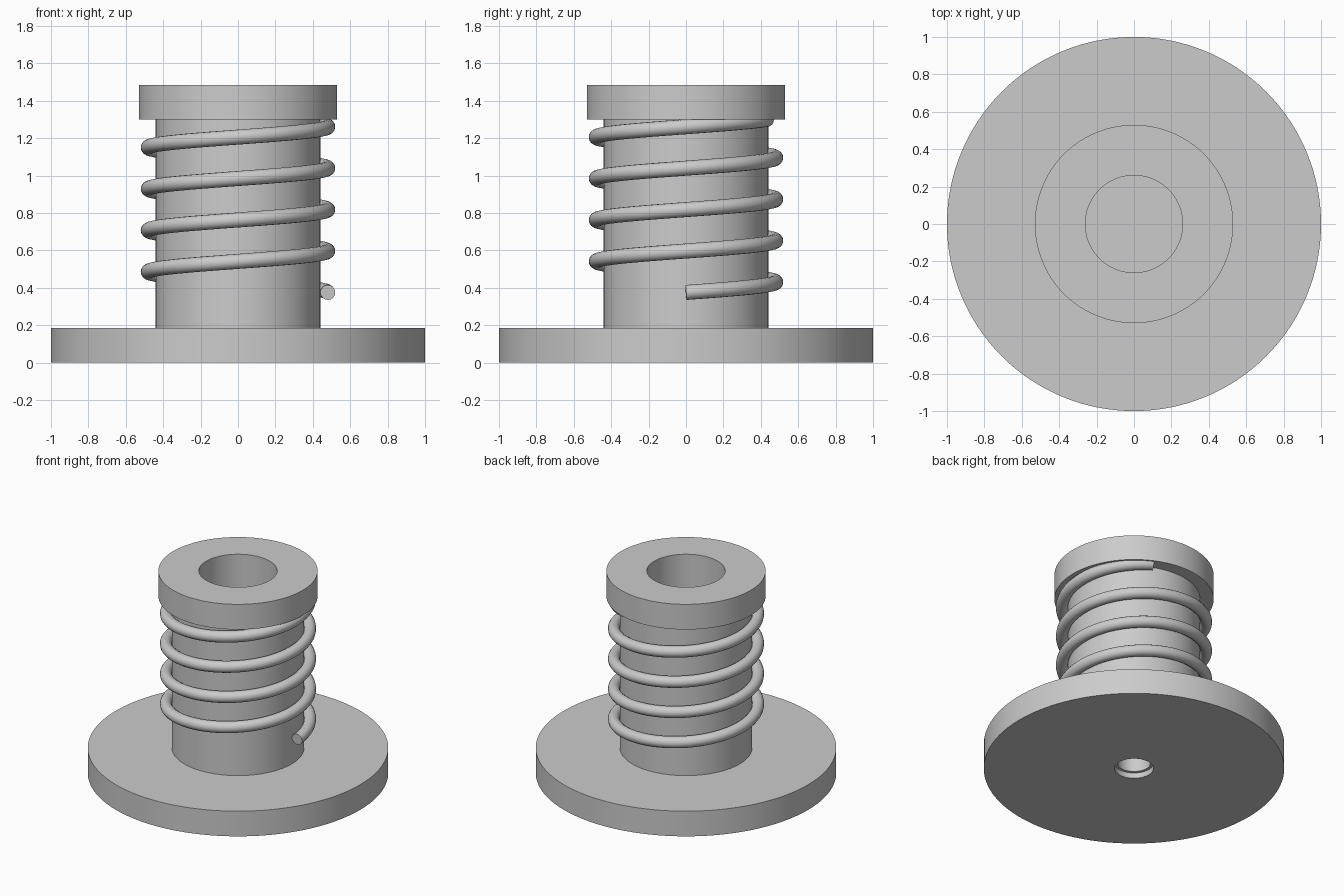
import bpy, bmesh, math
from mathutils import Matrix

cube = bpy.data.objects.get("Cube")
if cube:
    bpy.data.objects.remove(cube, do_unlink=True)

# Single grey metal
grey = bpy.data.materials.new("grey_metal")
grey.use_nodes = True
colour = (0.6, 0.6, 0.6, 1)
grey.diffuse_color = colour
grey.node_tree.nodes["Principled BSDF"].inputs["Base Color"].default_value = colour


def finish(obj):
    bpy.ops.object.select_all(action='DESELECT')
    obj.select_set(True)
    bpy.context.view_layer.objects.active = obj
    if obj.type == 'CURVE':
        bpy.ops.object.convert(target='MESH')
    bpy.ops.object.shade_smooth_by_angle(angle=math.radians(35))


def lathe(name, profile, steps=128):
    """Revolve (radius, height) points about the z axis."""
    bm = bmesh.new()
    verts = [bm.verts.new((r, 0, z)) for r, z in profile]
    edges = [bm.edges.new(pair) for pair in zip(verts, verts[1:])]
    bmesh.ops.spin(bm, geom=verts + edges, cent=(0, 0, 0), axis=(0, 0, 1),
                   angle=math.tau, steps=steps)
    bmesh.ops.remove_doubles(bm, verts=bm.verts, dist=1e-5)
    bmesh.ops.recalc_face_normals(bm, faces=bm.faces)
    mesh = bpy.data.meshes.new(name)
    bm.to_mesh(mesh)
    bm.free()
    mesh.materials.append(grey)
    obj = bpy.data.objects.new(name, mesh)
    bpy.context.collection.objects.link(obj)
    finish(obj)
    return obj


def coil(name, radius, wire, start, pitch, turns, per_turn=96):
    """Round wire wound anticlockwise up the z axis."""
    curve = bpy.data.curves.new(name, 'CURVE')
    curve.dimensions = '3D'
    curve.twist_mode = 'Z_UP'
    curve.bevel_depth = wire
    curve.bevel_resolution = 6
    curve.use_fill_caps = True
    spline = curve.splines.new('POLY')
    count = round(turns * per_turn)
    spline.points.add(count)
    for i, point in enumerate(spline.points):
        t = turns * i / count
        a = math.tau * t
        point.co = (radius * math.cos(a), radius * math.sin(a), start + pitch * t, 1)
    curve.materials.append(grey)
    obj = bpy.data.objects.new(name, curve)
    bpy.context.collection.objects.link(obj)
    finish(obj)
    return obj


# Flange, barrel and collar turned as one piece, with a deep bore above
# and a small stepped screw hole beneath
base_top, collar_low, collar_top = 0.185, 1.30, 1.485
bore, barrel, collar = 0.26, 0.44, 0.53
lathe("spool_body", [
    (0, 0.15), (0.11, 0.15), (0.11, 0.04), (0.13, 0.04), (0.13, 0),
    (1, 0), (1, base_top),
    (barrel, base_top), (barrel, collar_low),
    (collar, collar_low), (collar, collar_top),
    (bore, collar_top), (bore, base_top), (0, base_top),
])

# Spring wound around the barrel, its last end tucked under the collar
coil("spring", radius=0.48, wire=0.04, start=0.375, pitch=0.2215, turns=4.18)
